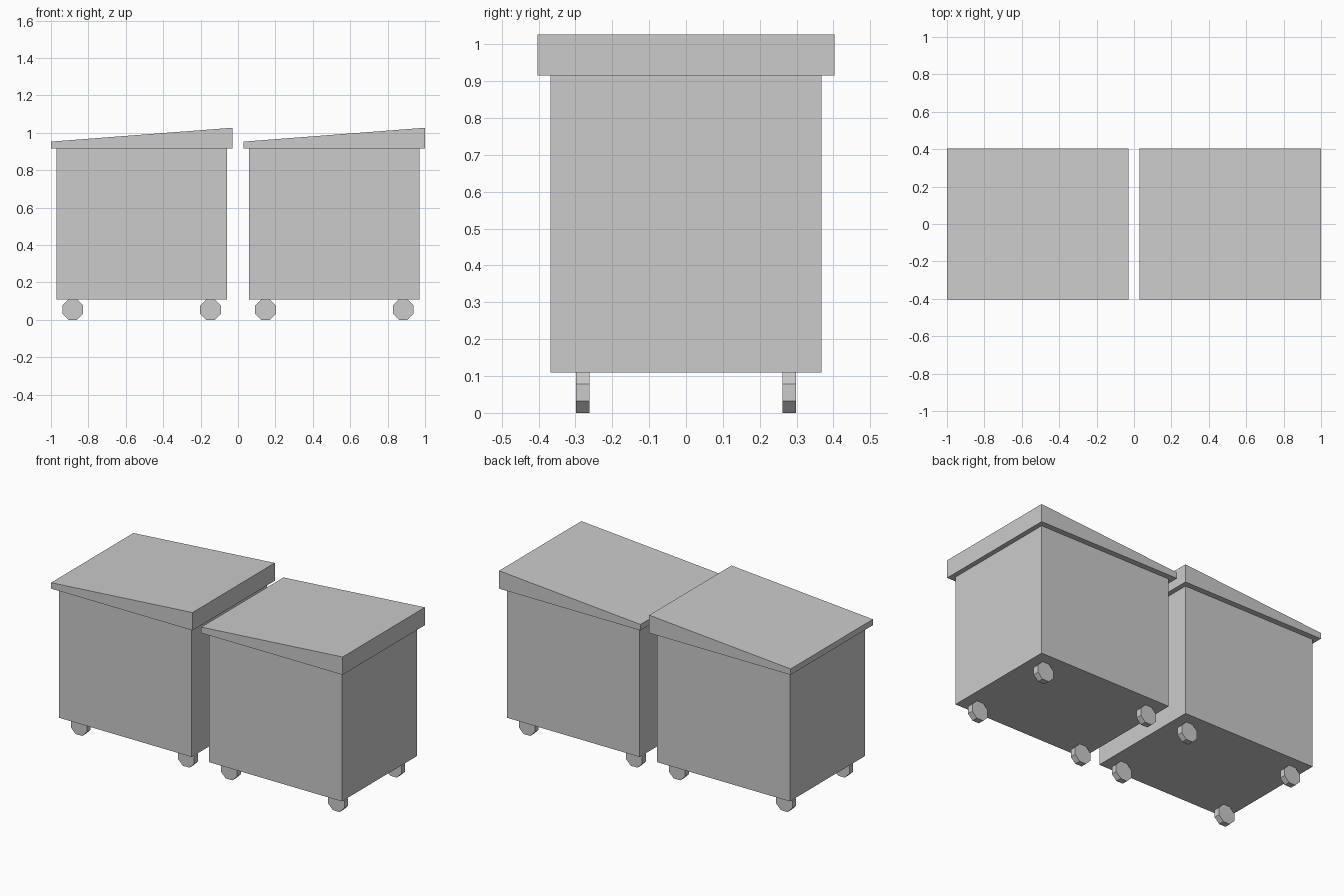
import bpy
import math
from mathutils import Matrix

cube = bpy.data.objects.get("Cube")
if cube:
    bpy.data.objects.remove(cube, do_unlink=True)

# Single plain grey finish
grey = bpy.data.materials.new("light_grey")
grey.use_nodes = True
grey.diffuse_color = (0.6, 0.6, 0.6, 1)
grey.node_tree.nodes["Principled BSDF"].inputs["Base Color"].default_value = (0.6, 0.6, 0.6, 1)

WHEEL_R = 0.055 / math.cos(math.pi / 8)  # octagon resting on a flat


def box(name, centre, size):
    bpy.ops.mesh.primitive_cube_add(size=1, location=centre)
    obj = bpy.context.object
    obj.name = name
    obj.data.transform(Matrix.Diagonal((*size, 1)))
    obj.data.materials.append(grey)
    return obj


def wheel(name, x, y):
    bpy.ops.mesh.primitive_cylinder_add(vertices=8, radius=WHEEL_R, depth=0.037)
    obj = bpy.context.object
    obj.name = name
    # Turn half a side so a flat faces down, then lay the axle along y
    obj.data.transform(Matrix.Rotation(math.pi / 2, 4, 'X') @ Matrix.Rotation(math.pi / 8, 4, 'Z'))
    obj.location = (x, y, 0.055)
    obj.data.materials.append(grey)


def cart(side, cx):
    box(f"{side}_cabinet", (cx, 0, 0.513), (0.91, 0.736, 0.806))

    # Overhanging lid, thin at its -x edge
    lid = box(f"{side}_sloped_lid", (cx, 0, 0.9715), (0.97, 0.806, 0.111))
    for v in lid.data.vertices:
        if v.co.z > 0 and v.co.x < 0:
            v.co.z = -0.0185

    for end, sx in (("right", -1), ("left", 1)):
        for row, sy in (("front", -1), ("back", 1)):
            wheel(f"{side}_cart_{row}_{end}_wheel", cx + sx * 0.368, sy * 0.28)


cart("right", -0.515)
cart("left", 0.515)
